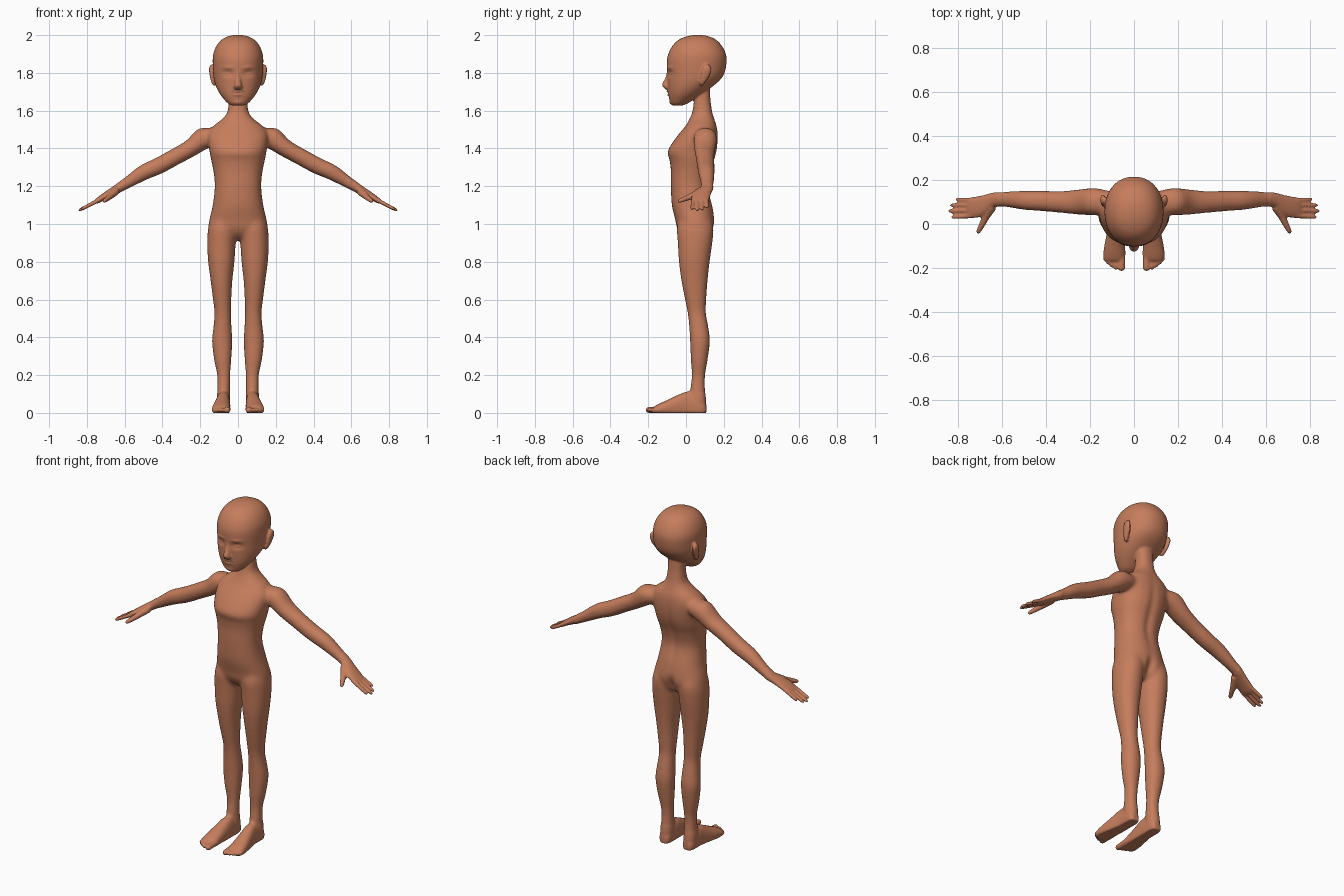
import bpy, bmesh, math
from mathutils import Vector
from mathutils.bvhtree import BVHTree

X, Y, Z = Vector((1, 0, 0)), Vector((0, 1, 0)), Vector((0, 0, 1))


def material(name, rgb):
    m = bpy.data.materials.new(name)
    m.diffuse_color = (*rgb, 1)
    return m


skin = material("warm brown skin", (0.56, 0.205, 0.108))
lip = material("dark grey green lip", (0.12, 0.14, 0.10))
bm = bmesh.new()


def spline(rows, steps=5):
    """Catmull-Rom interpolation of rows of numbers"""
    out = []
    for i in range(len(rows) - 1):
        p = [rows[max(i - 1, 0)], rows[i], rows[i + 1], rows[min(i + 2, len(rows) - 1)]]
        for s in range(steps):
            t = s / steps
            out.append([0.5 * (2 * b + (c - a) * t + (2 * a - 5 * b + 4 * c - d) * t * t
                               + (3 * b - a - 3 * c + d) * t ** 3) for a, b, c, d in zip(*p)])
    return out + [list(rows[-1])]


def loft(rows, u, v, side=1, power=2.0, n=32):
    """rows: x, y, z, radius along u, radius along v; side -1 mirrors in x"""
    rings = []
    for x, y, z, a, b in spline(rows):
        ring = []
        for k in range(n):
            t = 2 * math.pi * k / n
            c, s = math.cos(t), math.sin(t)
            p = Vector((x, y, z)) + u * (max(a, 0.002) * math.copysign(abs(c) ** (2 / power), c)) \
                + v * (max(b, 0.002) * math.copysign(abs(s) ** (2 / power), s))
            ring.append(bm.verts.new((p.x * side, p.y, max(p.z, 0))))
        rings.append(ring)
    faces = [bm.faces.new(rings[0]), bm.faces.new(rings[-1])]
    for r, q in zip(rings, rings[1:]):
        for k in range(n):
            j = (k + 1) % n
            faces.append(bm.faces.new((r[k], r[j], q[j], q[k])))
    bmesh.ops.recalc_face_normals(bm, faces=faces)


def upright(rows, power):
    """rows: z, front y, back y, half width"""
    loft([(0, (f + b) / 2, z, w, (b - f) / 2) for z, f, b, w in rows], X, Y, 1, power, 48)


def digit(a, b, r0, r1, side):
    """Finger or toe with a rounded tip"""
    a, b = Vector(a), Vector(b)
    d = (b - a).normalized()
    u = d.cross(Z).normalized()
    rows = [(0, r0), (0.5, (r0 + r1) / 2), (0.85, r1), (0.96, r1 * 0.7), (1, r1 * 0.25)]
    loft([(*a.lerp(b, t), r, r) for t, r in rows], u, u.cross(d), side, 2, 16)


# Torso and neck
upright([(.915, .01, .09, .06), (.94, -.025, .125, .13), (.98, -.048, .146, .155),
         (1.02, -.056, .152, .152), (1.1, -.075, .14, .134), (1.2, -.08, .117, .123),
         (1.28, -.08, .13, .13), (1.34, -.087, .152, .143), (1.38, -.098, .163, .15),
         (1.43, -.072, .169, .158), (1.48, -.035, .169, .158), (1.52, -.002, .163, .13),
         (1.555, .018, .15, .085), (1.59, .032, .14, .058), (1.65, .042, .13, .048),
         (1.74, .045, .125, .048)], 2.3)
# Head
upright([(1.627, -.07, -.02, .03), (1.636, -.081, .005, .05), (1.655, -.087, .035, .07),
         (1.685, -.093, .08, .094), (1.72, -.096, .13, .113), (1.76, -.098, .178, .126),
         (1.80, -.1, .204, .131), (1.86, -.102, .215, .134), (1.90, -.094, .211, .131),
         (1.94, -.074, .192, .116), (1.97, -.046, .166, .093), (1.988, -.012, .135, .066),
         (1.998, .025, .1, .035), (2.001, .05, .075, .012)], 2.15)
# Nose
loft([(0, -.09, 1.81, .008, .012), (0, -.096, 1.775, .012, .013), (0, -.102, 1.745, .018, .023),
      (0, -.1, 1.73, .023, .026), (0, -.096, 1.716, .02, .016), (0, -.09, 1.71, .01, .01)], X, Y)

arm_up = Vector((.52, 0, .85))
for s in (1, -1):
    # Ears
    loft([(.134, .11, 1.845, .007, .01), (.141, .111, 1.832, .011, .02),
          (.141, .108, 1.81, .012, .026), (.137, .1, 1.78, .012, .023),
          (.13, .088, 1.75, .011, .015), (.124, .082, 1.733, .008, .007)], X, Y, s)
    # Arms and palms
    loft([(.11, .1, 1.47, .05, .045), (.18, .102, 1.455, .062, .058), (.25, .1, 1.402, .058, .047),
          (.33, .1, 1.357, .05, .045), (.42, .105, 1.308, .047, .045), (.5, .108, 1.272, .044, .042),
          (.58, .112, 1.222, .036, .032), (.635, .11, 1.188, .034, .025),
          (.675, .09, 1.165, .044, .021), (.71, .078, 1.144, .049, .018),
          (.745, .074, 1.122, .047, .014), (.757, .074, 1.116, .04, .009)], Y, arm_up, s, 2.1)
    # Fingers and thumb
    for y0, y1, x1 in ((.109, .112, .812), (.086, .086, .838), (.062, .059, .846), (.038, .031, .832)):
        digit((.73, y0, 1.13), (x1, y1, 1.122 - (x1 - .745) * .52), .0115, .0095, s)
    digit((.645, .08, 1.175), (.69, .008, 1.135), .022, .015, s)
    digit((.672, .035, 1.15), (.712, -.043, 1.118), .017, .011, s)
    # Legs
    legs = [(1.04, .08, .05, .06, .08), (.98, .083, .049, .075, .097), (.9, .0875, .048, .0755, .092),
            (.8, .0885, .044, .070, .082), (.7, .0875, .045, .058, .07), (.6, .084, .051, .049, .057),
            (.53, .081, .057, .044, .049), (.46, .082, .067, .048, .051), (.38, .084, .074, .054, .053),
            (.28, .081, .07, .046, .045), (.2, .076, .066, .035, .036), (.13, .076, .062, .034, .039),
            (.06, .077, .065, .036, .042), (0, .077, .068, .03, .037)]
    loft([(x, y, z, a, b) for z, x, y, a, b in legs], X, Y, s, 2.1)
    # Feet, with flat soles
    foot = [(.108, .077, .018, .045), (.09, .077, .033, .075), (.05, .077, .036, .1),
            (.005, .078, .037, .115), (-.05, .083, .042, .092), (-.1, .088, .047, .068),
            (-.14, .09, .049, .05), (-.165, .09, .045, .036), (-.175, .088, .036, .022)]
    loft([(x, y, h * .35, w, h * .65) for y, x, w, h in foot], X, Z, s, 2.2)
    # Toes
    for x, tip, r in ((.057, -.214, .017), (.082, -.208, .012), (.1, -.198, .0115),
                      (.117, -.185, .011), (.131, -.169, .01)):
        digit((x - .002, -.12, .02), (x, tip, .014), r, r * .95, s)

# Fuse the parts into one skin
mesh = bpy.data.meshes.new("body_parts")
bm.to_mesh(mesh)
bm.free()
body = bpy.data.objects.new("body", mesh)
bpy.context.collection.objects.link(body)
mod = body.modifiers.new("fuse", 'REMESH')
mod.mode = 'VOXEL'
mod.voxel_size = 0.0053
dg = bpy.context.evaluated_depsgraph_get()
fused = bpy.data.meshes.new_from_object(body.evaluated_get(dg))
body.modifiers.clear()
body.data = fused

bm = bmesh.new()
bm.from_mesh(fused)


def relax(verts, times):
    for _ in range(times):
        bmesh.ops.smooth_vert(bm, verts=verts, factor=0.5,
                              use_axis_x=True, use_axis_y=True, use_axis_z=True)


# Blend the joints, keeping face, hands and feet crisp
relax([v for v in bm.verts if abs(v.co.x) < .62 and .1 < v.co.z < 1.61], 25)
relax(bm.verts[:], 3)

# Face modelling: x, z, spread x, spread z, push in y
dents = [(.052, 1.797, .026, .016, .012), (.055, 1.795, .017, .007, -.006),
         (.055, 1.828, .03, .008, -.004), (.0, 1.703, .022, .005, -.007),
         (.0, 1.684, .02, .005, -.006), (.0, 1.642, .025, .01, -.004)]
for v in bm.verts:
    x, y, z = v.co
    if z > 1.62 and y < 0:
        for cx, cz, sx, sz, d in dents:
            v.co.y += d * math.exp(-((abs(x) - cx) / sx) ** 2 - ((z - cz) / sz) ** 2)
    elif y > .07 and .9 < z < 1.55 and abs(x) < .14:
        # Spine furrow and cleft of the seat
        groove = .009 * math.exp(-((z - 1.28) / .17) ** 2) + .02 * math.exp(-((z - .97) / .05) ** 2)
        v.co.y -= groove * math.exp(-(x / .025) ** 2)
    v.co.z = max(v.co.z, 0)
for f in bm.faces:
    f.smooth = True
tree = BVHTree.FromBMesh(bm)
bm.to_mesh(fused)
bm.free()
fused.materials.clear()
fused.materials.append(skin)

# Thin upper lip line laid on the face
bm = bmesh.new()
prev = None
for i in range(-8, 9):
    x = i * .0042
    mid = 1.713 - .012 * (i / 8) ** 2
    pair = []
    for z in (mid - .0022, mid + .0022):
        hit = tree.ray_cast(Vector((x, -1, z)), Y)[0]
        pair.append(bm.verts.new((x, (hit.y if hit else -.1) - .0015, z)))
    if prev:
        bm.faces.new((prev[0], pair[0], pair[1], prev[1]))
    prev = pair
lip_mesh = bpy.data.meshes.new("lip_line")
bm.to_mesh(lip_mesh)
bm.free()
lip_mesh.materials.append(lip)
bpy.context.collection.objects.link(bpy.data.objects.new("lip_line", lip_mesh))
